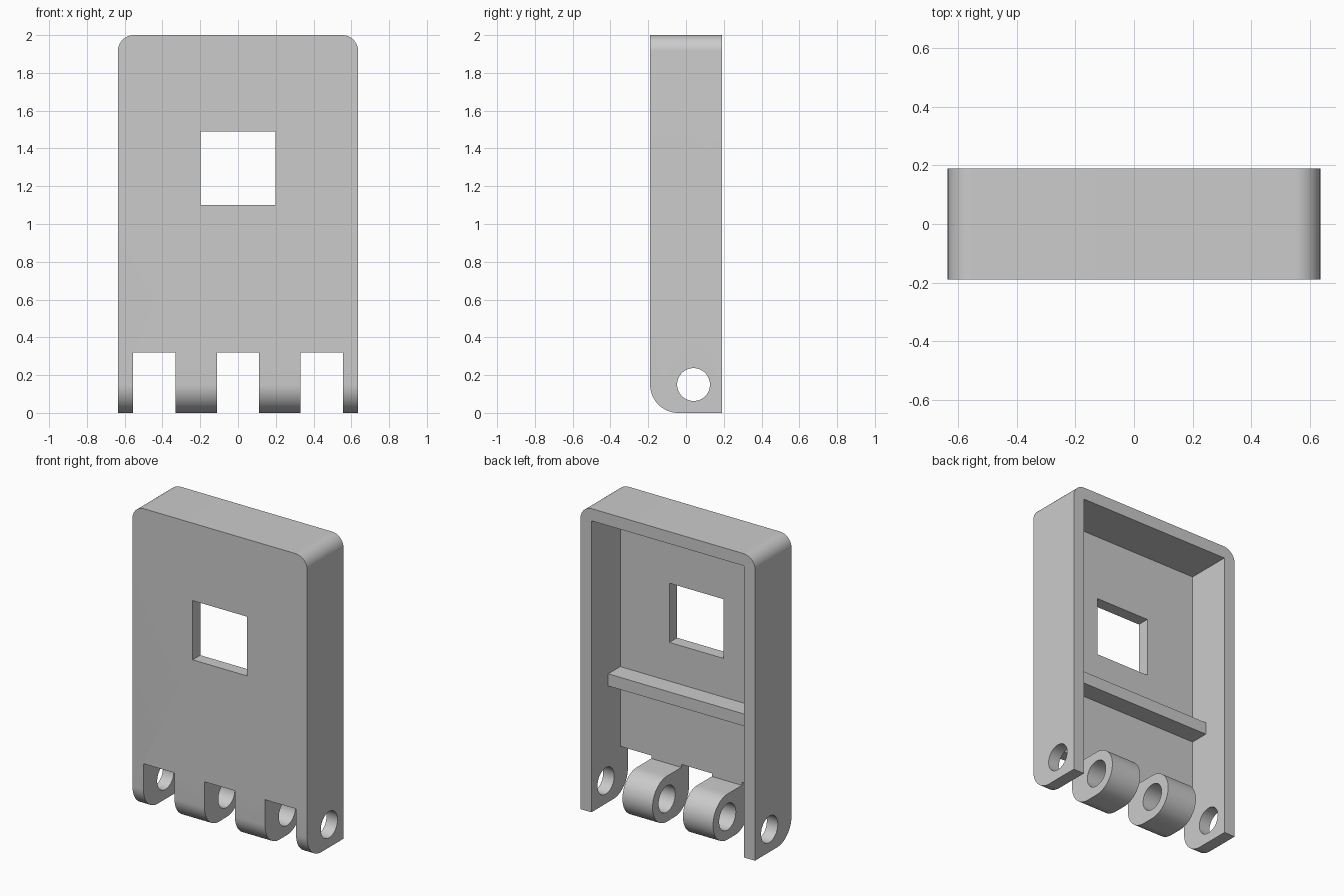
import bpy, bmesh
from math import sin, cos, pi, radians
from mathutils import Vector

if "Cube" in bpy.data.objects:
    bpy.data.objects.remove(bpy.data.objects["Cube"], do_unlink=True)

# Main sizes
W, D, H = 0.636, 0.19, 2.0        # half width, half depth, height
WALL = 0.08
IN_X = W - WALL                   # inner side of the walls
PLATE_Y = -D + WALL               # inner side of the front plate
CORNER = 0.085
PIN_Y, PIN_Z, PIN_R, EYE_R = 0.04, 0.15, 0.087, 0.15
NOTCH_Z = 0.32

grey = bpy.data.materials.new("plain_grey")
grey.use_nodes = True
grey.diffuse_color = (0.6, 0.6, 0.6, 1)
grey.node_tree.nodes["Principled BSDF"].inputs["Base Color"].default_value = (0.6, 0.6, 0.6, 1)


def arc(cx, cy, r, start, end, steps=16):
    """Points of an arc, angles in degrees."""
    angles = [radians(start + (end - start) * i / steps) for i in range(steps + 1)]
    return [(cx + r * cos(a), cy + r * sin(a)) for a in angles]


def prism(name, points, axis, low, high):
    """Extrude an outline along x (outline in y, z) or y (outline in x, z)."""
    bm = bmesh.new()
    place = (lambda p: (low, p[0], p[1])) if axis == "x" else (lambda p: (p[0], low, p[1]))
    face = bm.faces.new([bm.verts.new(place(p)) for p in points])
    ext = bmesh.ops.extrude_face_region(bm, geom=[face])
    shift = Vector((high - low, 0, 0)) if axis == "x" else Vector((0, high - low, 0))
    moved = [v for v in ext["geom"] if isinstance(v, bmesh.types.BMVert)]
    bmesh.ops.translate(bm, verts=moved, vec=shift)
    bmesh.ops.recalc_face_normals(bm, faces=bm.faces)
    mesh = bpy.data.meshes.new(name)
    bm.to_mesh(mesh)
    bm.free()
    mesh.materials.append(grey)
    obj = bpy.data.objects.new(name, mesh)
    bpy.context.collection.objects.link(obj)
    return obj


def box(name, x, y, z):
    corners = [(x[0], z[0]), (x[1], z[0]), (x[1], z[1]), (x[0], z[1])]
    return prism(name, corners, "y", *y)


def combine(target, tool, operation):
    """Apply a boolean and discard the tool."""
    tool.hide_render = True
    mod = target.modifiers.new(operation.lower(), "BOOLEAN")
    mod.operation, mod.object, mod.solver = operation, tool, "EXACT"
    bpy.context.view_layer.objects.active = target
    bpy.ops.object.modifier_apply(modifier=mod.name)
    bpy.data.objects.remove(tool, do_unlink=True)


# Shell: block with rounded top corners
outline = ([(-W, 0), (W, 0)]
           + arc(W - CORNER, H - CORNER, CORNER, 0, 90)
           + arc(-W + CORNER, H - CORNER, CORNER, 90, 180))
cover = prism("hinged_cover", outline, "y", -D, D)

# Rounded lower front edge
front_round = arc(-D + EYE_R, PIN_Z, EYE_R, 180, 270)
side = front_round + [(D + 0.1, 0), (D + 0.1, H + 0.1), (-D, H + 0.1)]
side = [(y, z - 0.0) for y, z in side]
combine(cover, prism("side_shape", side, "x", -W - 0.1, W + 0.1), "INTERSECT")

# Hollow back, open foot and window
combine(cover, box("cavity", (-IN_X, IN_X), (PLATE_Y, D + 0.1), (-0.1, H - WALL)), "DIFFERENCE")
combine(cover, box("foot_opening", (-IN_X, IN_X), (-D - 0.1, D + 0.1), (-0.1, NOTCH_Z)), "DIFFERENCE")
combine(cover, box("window", (-0.198, 0.198), (-D - 0.1, 0), (1.10, 1.49)), "DIFFERENCE")

# Cross rib inside the back, its ends sunk into the walls
combine(cover, box("cross_rib", (-IN_X - 0.03, IN_X + 0.03), (PLATE_Y - 0.03, 0.015), (0.765, 0.845)), "UNION")

# Two hinge knuckles below the plate
eye = (front_round + arc(PIN_Y, PIN_Z, EYE_R, -90, 90, 32)
       + [(PLATE_Y, PIN_Z + EYE_R), (PLATE_Y, NOTCH_Z), (-D, NOTCH_Z)])
for s in (-1, 1):
    x0, x1 = sorted((s * 0.111, s * 0.33))
    combine(cover, prism("hinge_knuckle", eye, "x", x0, x1), "UNION")

# Pin hole through walls and knuckles
hole = arc(PIN_Y, PIN_Z, PIN_R, 0, 360, 48)[:-1]
combine(cover, prism("pin_hole", hole, "x", -W - 0.1, W + 0.1), "DIFFERENCE")

# Smooth the round parts, keep the edges sharp
bpy.ops.object.select_all(action="DESELECT")
cover.select_set(True)
bpy.context.view_layer.objects.active = cover
bpy.ops.object.shade_smooth_by_angle(angle=radians(30))
